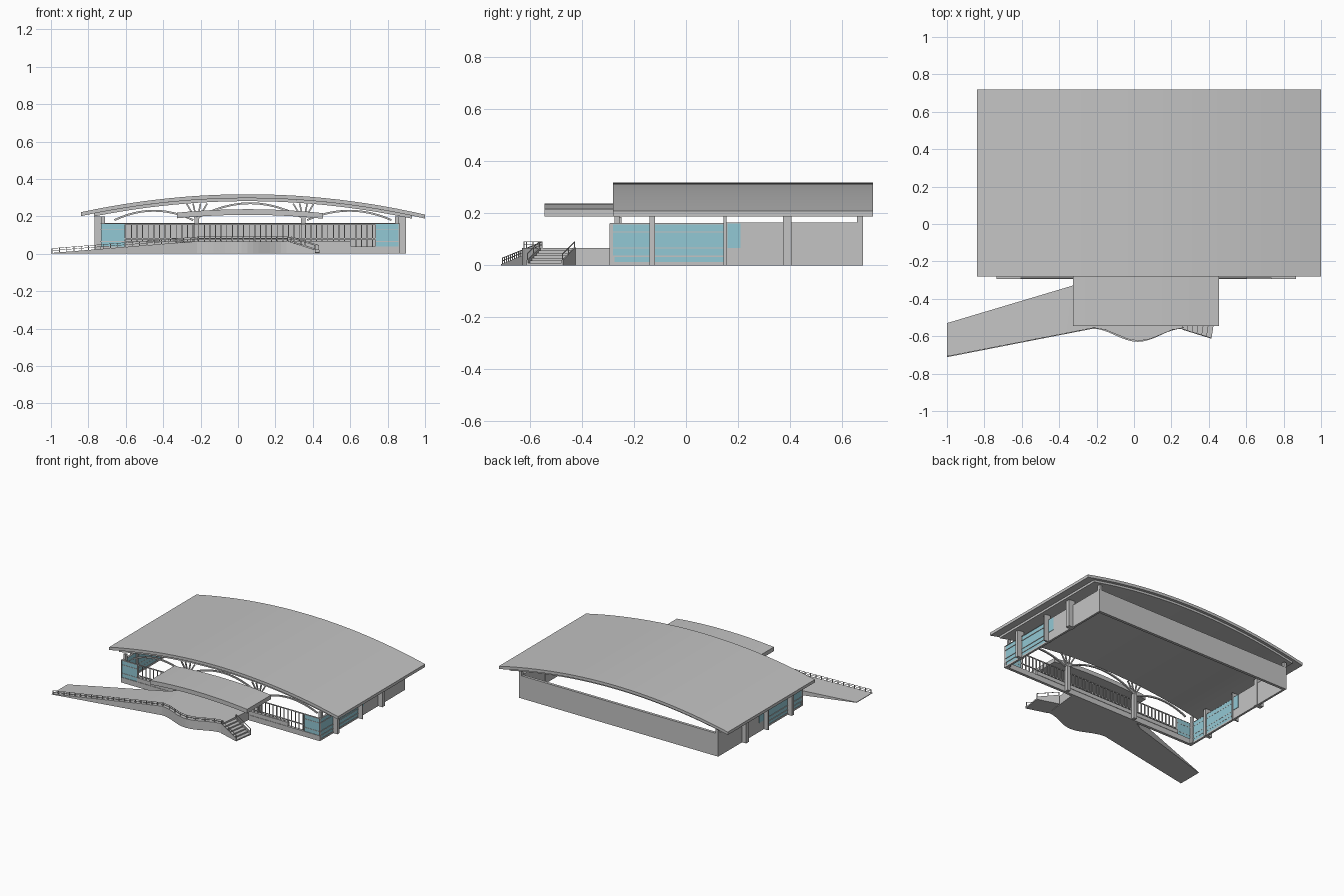
import bpy, bmesh, math
from mathutils import Vector

if "Cube" in bpy.data.objects:
    bpy.data.objects.remove(bpy.data.objects["Cube"])


def material(name, rgb):
    m = bpy.data.materials.new(name)
    m.diffuse_color = (*rgb, 1)
    m.use_nodes = True
    m.node_tree.nodes["Principled BSDF"].inputs["Base Color"].default_value = m.diffuse_color
    return m


GREY = material("light grey", (0.55, 0.55, 0.55))
GLASS = material("teal glass", (0.29, 0.58, 0.66))


def finish(name, bm, mat):
    bmesh.ops.recalc_face_normals(bm, faces=bm.faces)
    me = bpy.data.meshes.new(name)
    bm.to_mesh(me)
    bm.free()
    me.materials.append(mat)
    ob = bpy.data.objects.new(name, me)
    bpy.context.collection.objects.link(ob)
    return ob


def add_box(bm, x0, x1, y0, y1, z0, z1):
    v = [bm.verts.new((x, y, z)) for x in (x0, x1) for y in (y0, y1) for z in (z0, z1)]
    for f in ((0, 1, 3, 2), (4, 6, 7, 5), (0, 4, 5, 1), (2, 3, 7, 6), (0, 2, 6, 4), (1, 5, 7, 3)):
        bm.faces.new([v[i] for i in f])


def box(name, dims, mat=GREY):
    bm = bmesh.new()
    add_box(bm, *dims)
    return finish(name, bm, mat)


def add_bar(bm, a, b, r):
    # square bar between two points
    a, b = Vector(a), Vector(b)
    d = (b - a).normalized()
    s = d.cross(Vector((0, 1, 0)) if abs(d.y) < 0.9 else Vector((1, 0, 0))).normalized() * r
    t = d.cross(s).normalized() * r
    rings = [[bm.verts.new(p + s * i + t * j) for i, j in ((1, 1), (-1, 1), (-1, -1), (1, -1))]
             for p in (a, b)]
    for k in range(4):
        n = (k + 1) % 4
        bm.faces.new((rings[0][k], rings[0][n], rings[1][n], rings[1][k]))
    bm.faces.new(rings[0][::-1])
    bm.faces.new(rings[1])


def add_strip(bm, front, back, bottom=None):
    # closed solid between two edges given as (x, y, z) tops; bottom(z) gives the underside
    bottom = bottom or (lambda z: 0.0)
    cols = []
    for f, b in zip(front, back):
        pts = [f, b, (b[0], b[1], bottom(b[2])), (f[0], f[1], bottom(f[2]))]
        cols.append([bm.verts.new(p) for p in pts])
    for c, n in zip(cols, cols[1:]):
        for k in range(4):
            m = (k + 1) % 4
            bm.faces.new((c[k], c[m], n[m], n[k]))
    bm.faces.new(cols[0])
    bm.faces.new(cols[-1][::-1])


def arc_slab(name, x0, x1, peak, drop, thick, y0, y1, n=24):
    bm = bmesh.new()
    xs = [x0 + (x1 - x0) * i / n for i in range(n + 1)]
    zs = [peak - drop * (x - 0.08) ** 2 - 0.007 * (x - 0.08) for x in xs]
    add_strip(bm, [(x, y0, z) for x, z in zip(xs, zs)], [(x, y1, z) for x, z in zip(xs, zs)],
              lambda z: z - thick)
    ob = finish(name, bm, GREY)
    bpy.ops.object.select_all(action='DESELECT')
    bpy.context.view_layer.objects.active = ob
    ob.select_set(True)
    bpy.ops.object.shade_smooth_by_angle(angle=math.radians(30))


# Arched roof, its inner layer and the entrance canopy
arc_slab("main_roof", -0.84, 1.0, 0.318, 0.121, 0.021, -0.28, 0.72)
arc_slab("roof_inner_layer", -0.77, 0.93, 0.297, 0.121, 0.016, -0.265, 0.70)
arc_slab("entrance_canopy", -0.325, 0.455, 0.238, 0.13, 0.03, -0.545, -0.27, 12)

# Main walls
XL, XR = -0.735, 0.865
box("back_wall", (XL, XR, 0.66, 0.68, 0, 0.165))
box("front_base_wall", (XL, XR, -0.295, -0.275, 0, 0.038))
box("front_terrace_wall", (-0.605, 0.605, -0.292, -0.272, 0.038, 0.066))

for side, xw, s in (("left", XL, -1), ("right", XR, 1)):
    def span(a, b):
        # x range measured outward from the wall's outer face
        return tuple(sorted((xw + s * a, xw + s * b)))
    box(side + "_rear_wall", (*span(-0.015, 0), 0.15, 0.66, 0, 0.165))
    box(side + "_side_base", (*span(-0.015, 0), -0.275, 0.15, 0, 0.012))
    box(side + "_side_glass", (*span(-0.012, -0.003), -0.29, 0.15, 0.012, 0.16), GLASS)
    box(side + "_small_window", (*span(-0.018, 0.003), 0.16, 0.21, 0.066, 0.16), GLASS)
    # corner glazing on the front
    box(side + "_front_glass", (*span(-0.13, -0.003), -0.291, -0.283, 0.038, 0.16), GLASS)
    # glazing bars
    bm = bmesh.new()
    for z in (0.035, 0.066, 0.128, 0.16):
        add_box(bm, *span(-0.013, 0.001), -0.293, 0.15, z - 0.002, z + 0.002)
        if z > 0.04:
            add_box(bm, *span(-0.13, 0.001), -0.293, -0.282, z - 0.002, z + 0.002)
    for d in (-0.13, -0.004):
        add_box(bm, *span(d - 0.002, d + 0.002), -0.294, -0.281, 0.038, 0.16)
    finish(side + "_glazing_bars", bm, GREY)
    # outer columns carrying the roof
    for i, (y, w, top) in enumerate(((-0.13, 0.011, 0.2), (0.15, 0.005, 0.2), (0.39, 0.016, 0.2))):
        box(f"{side}_column_{i + 1}", (*span(-0.02, 0.033), y - w, y + w, 0, top))
    box(side + "_front_post", (*span(-0.025, -0.005), -0.275, -0.255, 0.0, 0.2))
    box(side + "_back_post", (*span(-0.02, 0), 0.658, 0.681, 0.165, 0.2))

# Front balustrade
bm = bmesh.new()
for i in range(45):
    x = -0.6 + i * 0.03
    add_box(bm, x - 0.0025, x + 0.0025, -0.286, -0.281, 0.038, 0.158)
for z in (0.08, 0.158):
    add_box(bm, -0.605, 0.735, -0.287, -0.28, z - 0.003, z + 0.003)
finish("front_balustrade", bm, GREY)

# Branching columns beside the entrance
for side, x in (("left", -0.22), ("right", 0.35)):
    bm = bmesh.new()
    add_box(bm, x - 0.012, x + 0.012, -0.272, -0.248, 0, 0.185)
    for dx in (-0.055, -0.02, 0.02, 0.055):
        add_bar(bm, (x, -0.26, 0.175), (x + dx, -0.26, 0.268), 0.004)
    finish(side + "_branching_column", bm, GREY)

# Slim arches under the roof edge
bm = bmesh.new()
for x0, x1, z0, rise in ((-0.66, -0.24, 0.18, 0.05), (-0.22, 0.35, 0.19, 0.08), (0.37, 0.82, 0.18, 0.05)):
    pts = [(x0 + (x1 - x0) * i / 12, -0.26, z0 + rise * (1 - (i / 6 - 1) ** 2)) for i in range(13)]
    for a, b in zip(pts, pts[1:]):
        add_bar(bm, a, b, 0.005)
finish("front_arches", bm, GREY)

# Ramp and entrance deck with a wavy front edge
H = 0.066
wave = [(-0.22 + 0.48 * i / 16) for i in range(17)]
wave = [(x, -0.595 - 0.035 * math.cos(2 * math.pi * (x - 0.02) / 0.48), H) for x in wave]
front = [(-1, -0.712, 0.004), (-0.36, -0.587, 0.056)] + wave
back = [(-1, -0.53, 0.004), (-0.33, -0.33, 0.058)]
back += [(-0.27 + 0.56 * i / 16, -0.295, H) for i in range(17)]
bm = bmesh.new()
add_strip(bm, front, back)
finish("ramp_and_deck", bm, GREY)

# Railing along the ramp and deck
bm = bmesh.new()
rail = [Vector(front[0]).lerp(Vector(front[2]), i / 20) for i in range(20)]
rail += [Vector(p) for p in wave[::2]]
rail = [p + Vector((0.006, 0.006, 0)) for p in rail]
for p in rail:
    add_bar(bm, p, p + Vector((0, 0, 0.024)), 0.002)
for a, b in zip(rail, rail[1:]):
    for h in (0.013, 0.024):
        add_bar(bm, a + Vector((0, 0, h)), b + Vector((0, 0, h)), 0.0012)
finish("ramp_railing", bm, GREY)

# Steps going down to the right
start, run, across = Vector((0.26, -0.56, 0)), Vector((0.155, -0.048, 0)), Vector((0.02, 0.13, 0))


def stair_point(t, w, z):
    p = start + run * t + across * w
    return (p.x, p.y, z)


bm = bmesh.new()
N = 6
for i in range(N):
    z = H * (N - i) / (N + 1)
    ts = (i / N, (i + 1) / N)
    add_strip(bm, [stair_point(t, 0, z) for t in ts], [stair_point(t, 1, z) for t in ts])
finish("entrance_steps", bm, GREY)

# Sloping side panels and handrails of the steps
bm = bmesh.new()
for w in (-0.04, 1.0):
    tops = ((0, H + 0.004), (1, 0.02))
    add_strip(bm, [stair_point(t, w, z) for t, z in tops], [stair_point(t, w + 0.04, z) for t, z in tops])
    c = w + 0.02
    for t in (0.02, 0.5, 0.98):
        z = H - 0.046 * t
        add_bar(bm, stair_point(t, c, z), stair_point(t, c, z + 0.025), 0.002)
    add_bar(bm, stair_point(0.02, c, H + 0.025), stair_point(0.98, c, 0.045), 0.0015)
finish("step_sides_and_handrails", bm, GREY)
